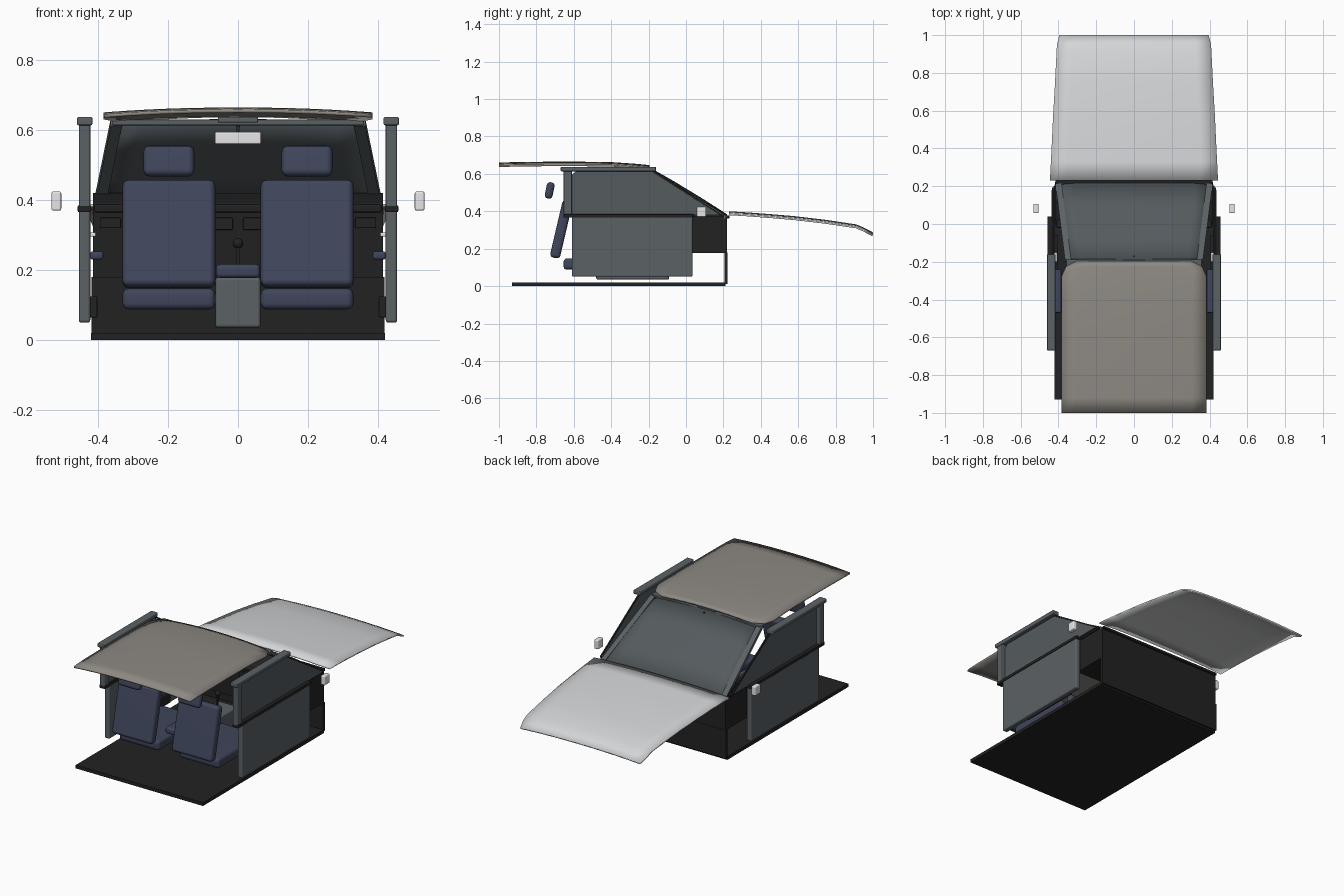
import bpy, bmesh, math
from mathutils import Vector

cube = bpy.data.objects.get("Cube")
if cube:
    bpy.data.objects.remove(cube, do_unlink=True)


def material(name, r, g, b):
    m = bpy.data.materials.new(name)
    m.use_nodes = True
    m.diffuse_color = (r, g, b, 1)
    m.node_tree.nodes["Principled BSDF"].inputs["Base Color"].default_value = (r, g, b, 1)
    return m


black = material("black trim", 0.016, 0.016, 0.016)
grey = material("door grey", 0.105, 0.12, 0.13)
glass = material("tinted glass", 0.09, 0.105, 0.112)
navy = material("navy fabric", 0.05, 0.06, 0.105)
taupe = material("roof taupe", 0.27, 0.25, 0.225)
silver = material("hood silver", 0.66, 0.67, 0.68)
white = material("mirror white", 0.8, 0.8, 0.8)


def finish(name, bm, mat, bevel=0, smooth=True):
    bmesh.ops.recalc_face_normals(bm, faces=bm.faces)
    mesh = bpy.data.meshes.new(name)
    bm.to_mesh(mesh)
    bm.free()
    mesh.materials.append(mat)
    ob = bpy.data.objects.new(name, mesh)
    bpy.context.collection.objects.link(ob)
    if bevel:
        mod = ob.modifiers.new("soft edges", 'BEVEL')
        mod.width, mod.segments = bevel, 3
        if smooth:
            for p in mesh.polygons:
                p.use_smooth = True
            normals = ob.modifiers.new("weighted", 'WEIGHTED_NORMAL')
            normals.keep_sharp = True
    return ob


def box(name, x, y, z, mat, bevel=0, tilt=0):
    """Box from its (low, high) ranges, tilted about x through its centre."""
    bm = bmesh.new()
    bmesh.ops.create_cube(bm, size=1)
    for v in bm.verts:
        v.co = Vector(v.co[i] * (r[1] - r[0]) for i, r in enumerate((x, y, z)))
    ob = finish(name, bm, mat, bevel)
    ob.location = [sum(r) / 2 for r in (x, y, z)]
    ob.rotation_euler.x = tilt
    return ob


def prism(name, profile, x0, x1, mat, bevel=0):
    """Side profile of (y, z) points, extruded across x."""
    bm = bmesh.new()
    face = bm.faces.new([bm.verts.new((x0, y, z)) for y, z in profile])
    new = bmesh.ops.extrude_face_region(bm, geom=[face])["geom"]
    for v in new:
        if isinstance(v, bmesh.types.BMVert):
            v.co.x = x1
    return finish(name, bm, mat, bevel)


def panel(name, stations, crown, mat, thick, columns=10):
    """Curved sheet through (y, z, half width) stations, arched across x."""
    bm = bmesh.new()
    rows = []
    for y, z, w in stations:
        ts = [2 * i / columns - 1 for i in range(columns + 1)]
        rows.append([bm.verts.new((t * w, y, z - crown * abs(t) ** 2.2)) for t in ts])
    for a, b in zip(rows, rows[1:]):
        for i in range(columns):
            bm.faces.new((a[i], a[i + 1], b[i + 1], b[i]))
    ob = finish(name, bm, mat)
    if ob.data.polygons[0].normal.z < 0:
        ob.data.flip_normals()
    for p in ob.data.polygons:
        p.use_smooth = True
    mod = ob.modifiers.new("thickness", 'SOLIDIFY')
    mod.thickness, mod.offset = thick, -1
    return ob


def beam(name, a, b, width, depth, mat):
    """Square bar between two points."""
    a, b = Vector(a), Vector(b)
    half = (b - a).length / 2
    ob = box(name, (-width / 2, width / 2), (-depth / 2, depth / 2), (-half, half), mat)
    ob.rotation_euler = (b - a).to_track_quat('Z', 'Y').to_euler()
    ob.location = (a + b) / 2
    return ob


def side(s, a, b):
    return tuple(sorted((s * a, s * b)))


# Floor, firewall and dashboard
box("floor", (-0.42, 0.42), (-0.93, 0.21), (0, 0.02), black)
box("firewall", (-0.418, 0.418), (0.206, 0.222), (0.01, 0.18), black)
prism("dashboard", [(0, 0.178), (0.22, 0.178), (0.22, 0.37), (0.12, 0.42), (0.03, 0.395),
                    (-0.01, 0.375)], -0.415, 0.415, black)
box("dash_lip", (-0.41, 0.41), (-0.02, 0.03), (0.365, 0.388), black, 0.006)

# Roof, hood and windscreen
panel("roof", [(-1, 0.66, 0.383), (-0.92, 0.663, 0.385), (-0.75, 0.665, 0.385),
               (-0.55, 0.665, 0.385), (-0.4, 0.663, 0.385), (-0.28, 0.655, 0.385),
               (-0.225, 0.65, 0.36), (-0.195, 0.647, 0.3)], 0.014, taupe, 0.01)
panel("hood", [(0.23, 0.4, 0.445), (0.33, 0.394, 0.44), (0.45, 0.385, 0.434),
               (0.58, 0.374, 0.428), (0.75, 0.354, 0.418), (0.91, 0.33, 0.41),
               (0.95, 0.313, 0.408), (1, 0.287, 0.395)], 0.012, silver, 0.009)
panel("windscreen", [(0.218, 0.385, 0.405), (0.08, 0.473, 0.388), (-0.06, 0.558, 0.37),
                     (-0.19, 0.632, 0.35)], 0.014, glass, 0.006)
box("windscreen_header", (-0.36, 0.36), (-0.225, -0.185), (0.614, 0.63), grey, 0.004)
box("header_console", (-0.057, 0.057), (-0.26, -0.19), (0.622, 0.638), grey, 0.004)
box("cowl", (-0.415, 0.415), (0.205, 0.232), (0.362, 0.378), black, 0.004)

# Interior mirror
box("inner_mirror", (-0.066, 0.066), (-0.2, -0.185), (0.56, 0.595), white, 0.005)
beam("inner_mirror_stem", (0, -0.185, 0.575), (0, -0.17, 0.625), 0.008, 0.008, black)

# Centre console and gear lever
box("console", (-0.065, 0.065), (-0.48, -0.09), (0.035, 0.18), grey, 0.01)
box("console_armrest", (-0.063, 0.063), (-0.6, -0.36), (0.178, 0.217), navy, 0.012)
beam("gear_stem", (0, -0.2, 0.17), (0, -0.19, 0.275), 0.01, 0.01, black)
bm = bmesh.new()
bmesh.ops.create_uvsphere(bm, u_segments=16, v_segments=10, radius=0.015)
knob = finish("gear_knob", bm, black)
knob.location = (0, -0.19, 0.277)
for p in knob.data.polygons:
    p.use_smooth = True

window = [(-0.61, 0.38), (-0.61, 0.595), (-0.59, 0.612), (-0.18, 0.612), (0.18, 0.38)]
for s, tag in ((1, "left"), (-1, "right")):
    # Seat
    seat = side(s, 0.065, 0.33)
    box(tag + "_seat_cushion", seat, (-0.655, -0.25), (0.088, 0.148), navy, 0.018)
    box(tag + "_seat_back", seat, (-0.725, -0.67), (0.147, 0.46), navy, 0.018, -0.23).location.y = -0.667
    box(tag + "_headrest", side(s, 0.125, 0.27), (-0.75, -0.708), (0.467, 0.556), navy, 0.018, -0.2)

    # Door with window, post, rail and belt strip
    box(tag + "_door", side(s, 0.422, 0.455), (-0.61, 0.035), (0.05, 0.375), grey, 0.008)
    box(tag + "_door_post", side(s, 0.422, 0.455), (-0.655, -0.61), (0.38, 0.62), grey, 0.005)
    box(tag + "_door_rail", side(s, 0.416, 0.46), (-0.67, -0.16), (0.614, 0.638), grey, 0.005)
    box(tag + "_belt_strip", side(s, 0.42, 0.458), (-0.655, 0.04), (0.366, 0.385), black, 0.003)
    box(tag + "_belt_front", side(s, 0.418, 0.426), (0.04, 0.2), (0.37, 0.382), black)
    prism(tag + "_side_glass", window, s * 0.43, s * 0.436, glass)
    beam(tag + "_window_frame", (s * 0.431, -0.175, 0.615), (s * 0.431, 0.19, 0.378), 0.008, 0.008, black)
    box(tag + "_door_armrest", side(s, 0.385, 0.423), (-0.47, -0.24), (0.23, 0.254), navy, 0.008)
    box(tag + "_door_pocket", side(s, 0.402, 0.423), (-0.45, -0.06), (0.065, 0.125), black, 0.004)
    box(tag + "_door_handle", side(s, 0.406, 0.423), (-0.2, -0.15), (0.296, 0.308), white, 0.003)

    # Windscreen pillar, outer mirror and dash vents
    beam(tag + "_pillar", (s * 0.4, 0.212, 0.367), (s * 0.348, -0.2, 0.621), 0.032, 0.02, grey)
    box(tag + "_outer_mirror", side(s, 0.505, 0.533), (0.057, 0.107), (0.37, 0.425), white, 0.006)
    box(tag + "_side_vent", side(s, 0.335, 0.395), (-0.016, 0), (0.32, 0.35), black, 0.003)
    box(tag + "_centre_vent", side(s, 0.015, 0.07), (-0.016, 0), (0.315, 0.35), black, 0.003)
